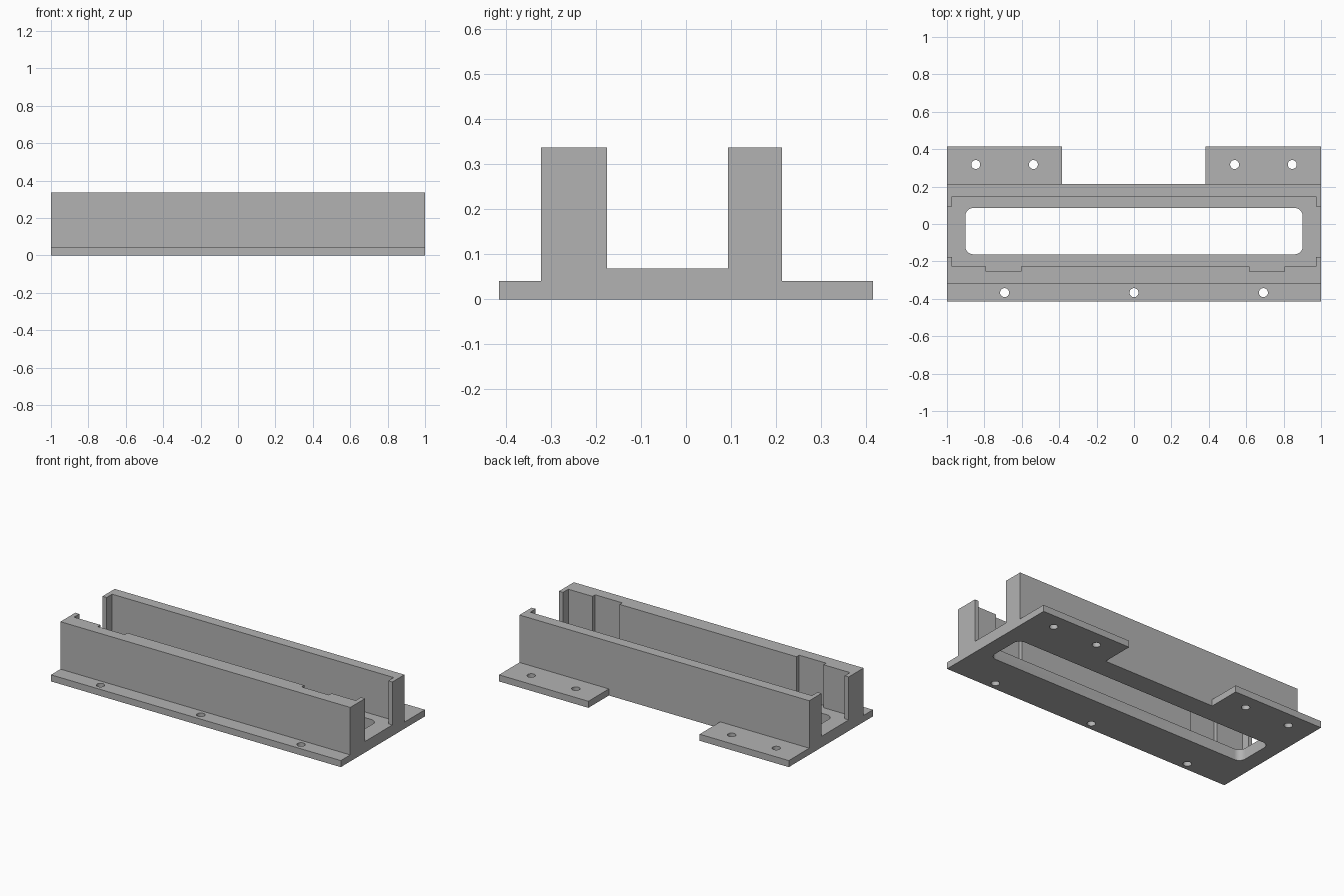
import bpy, bmesh, math
from mathutils import Vector

if "Cube" in bpy.data.objects:
    bpy.data.objects.remove(bpy.data.objects["Cube"])

FLOOR, TOP, FLANGE = 0.069, 0.337, 0.041


def prism(name, pts, direction):
    """Closed prism: a planar outline swept along a direction."""
    bm = bmesh.new()
    face = bm.faces.new([bm.verts.new(p) for p in pts])
    ext = bmesh.ops.extrude_face_region(bm, geom=[face], use_keep_orig=True)
    moved = [g for g in ext["geom"] if isinstance(g, bmesh.types.BMVert)]
    bmesh.ops.translate(bm, verts=moved, vec=Vector(direction))
    bmesh.ops.recalc_face_normals(bm, faces=bm.faces[:])
    mesh = bpy.data.meshes.new(name)
    bm.to_mesh(mesh)
    bm.free()
    obj = bpy.data.objects.new(name, mesh)
    bpy.context.collection.objects.link(obj)
    return obj


def upright(name, outline, z0, z1):
    return prism(name, [(x, y, z0) for x, y in outline], (0, 0, z1 - z0))


def circle(cx, cy, r, n=32):
    return [(cx + r * math.cos(2 * math.pi * i / n),
             cy + r * math.sin(2 * math.pi * i / n)) for i in range(n)]


def rounded_rect(x0, x1, y0, y1, r, n=8):
    pts = []
    corners = [(x1 - r, y1 - r), (x0 + r, y1 - r), (x0 + r, y0 + r), (x1 - r, y0 + r)]
    for k, (cx, cy) in enumerate(corners):
        for i in range(n + 1):
            a = math.pi / 2 * (k + i / n)
            pts.append((cx + r * math.cos(a), cy + r * math.sin(a)))
    return pts


def cut(target, cutter):
    mod = target.modifiers.new("cut", 'BOOLEAN')
    mod.operation = 'DIFFERENCE'
    mod.solver = 'EXACT'
    mod.object = cutter
    cutter.hide_render = True
    bpy.context.view_layer.objects.active = target
    bpy.ops.object.modifier_apply(modifier=mod.name)
    bpy.data.objects.remove(cutter, do_unlink=True)


# Channel body: side profile swept along the length
profile = [(-0.415, 0), (0.415, 0), (0.415, FLANGE), (0.213, FLANGE),
           (0.213, TOP), (0.093, TOP), (0.093, FLOOR), (-0.176, FLOOR),
           (-0.176, TOP), (-0.322, TOP), (-0.322, FLANGE), (-0.415, FLANGE)]
body = prism("channel_bracket", [(-1, y, z) for y, z in profile], (2, 0, 0))

# Inner pocket that leaves lips at the ends, with two notches in the front wall
pocket = [(-0.972, 0.147), (-0.972, -0.228), (-0.79, -0.228), (-0.79, -0.254),
          (-0.603, -0.254), (-0.603, -0.228), (0.617, -0.228), (0.617, -0.254),
          (0.805, -0.254), (0.805, -0.228), (0.972, -0.228), (0.972, 0.147)]
cut(body, upright("pocket_cutter", pocket, FLOOR, 0.5))

# Gap between the two rear mounting tabs
gap = [(-0.385, 0.213), (0.383, 0.213), (0.383, 0.5), (-0.385, 0.5)]
cut(body, upright("tab_gap_cutter", gap, -0.1, 0.2))

# Long window in the floor
cut(body, upright("window_cutter",
                  rounded_rect(-0.902, 0.902, -0.162, 0.085, 0.042), -0.1, 0.2))

# Screw holes: three in front, two per rear tab
holes = [(x, -0.367) for x in (-0.692, 0, 0.692)]
holes += [(x, 0.318) for x in (-0.846, -0.538, 0.538, 0.846)]
for hx, hy in holes:
    cut(body, upright("hole_cutter", circle(hx, hy, 0.024), -0.1, 0.2))

# Plain grey
grey = bpy.data.materials.new("plain_grey")
grey.diffuse_color = (0.45, 0.45, 0.45, 1)
grey.use_nodes = True
grey.node_tree.nodes["Principled BSDF"].inputs["Base Color"].default_value = grey.diffuse_color
body.data.materials.clear()
body.data.materials.append(grey)
for p in body.data.polygons:
    p.material_index = 0

bpy.ops.object.select_all(action='DESELECT')
body.select_set(True)
bpy.context.view_layer.objects.active = body
bpy.ops.object.shade_smooth_by_angle(angle=math.radians(30))
